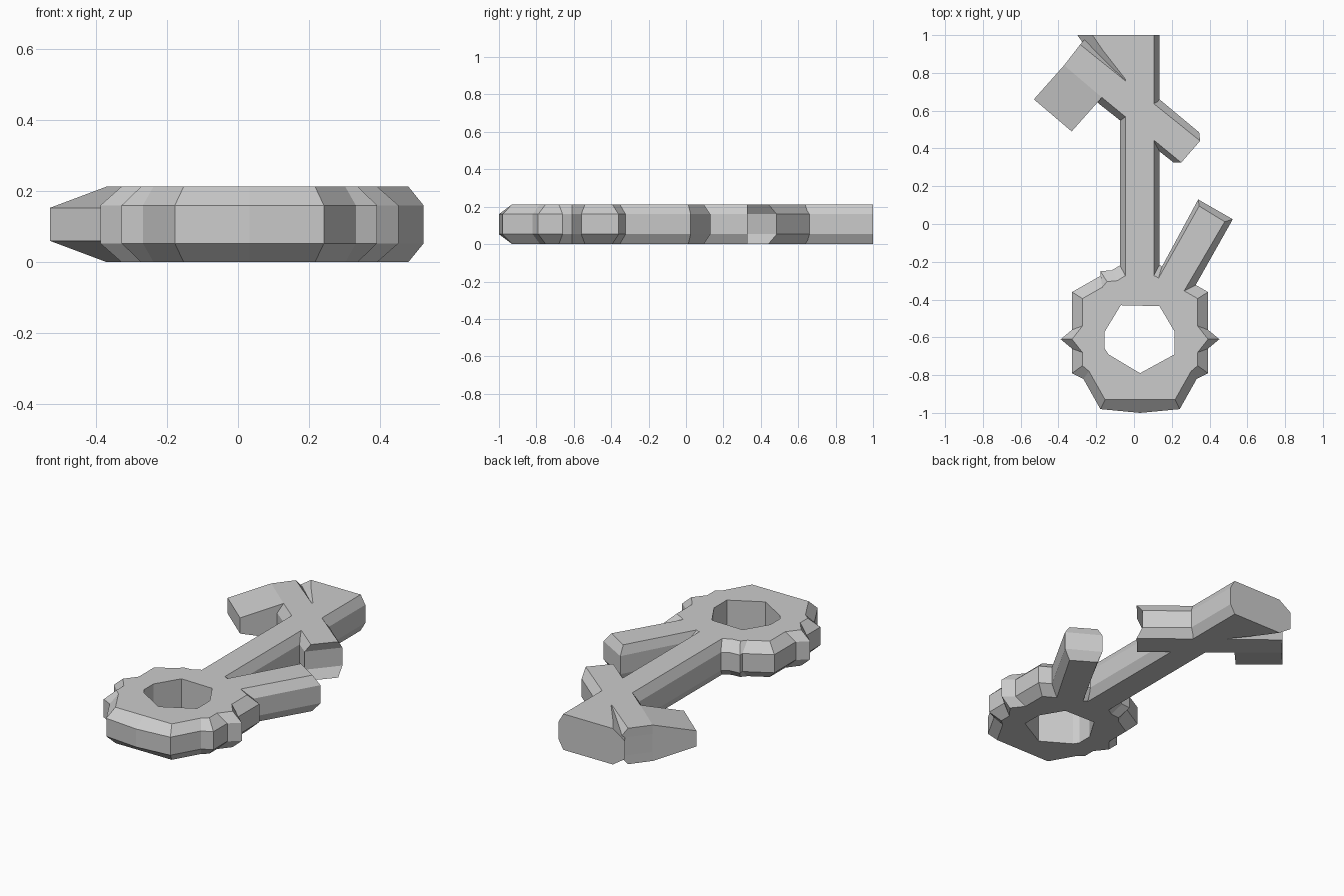
import bpy, bmesh

if "Cube" in bpy.data.objects:
    bpy.data.objects.remove(bpy.data.objects["Cube"])

Z_TOP, Z_HI, Z_LO = 0.213, 0.16, 0.053


def mesh_object(name, bm):
    bmesh.ops.recalc_face_normals(bm, faces=bm.faces)
    me = bpy.data.meshes.new(name)
    bm.to_mesh(me)
    bm.free()
    ob = bpy.data.objects.new(name, me)
    bpy.context.collection.objects.link(ob)
    return ob


def add_walls(bm, layers):
    """Stack outlines [(points, z)...]; return first and last edge loops."""
    rings = [[bm.verts.new((x, y, z)) for x, y in pts] for pts, z in layers]
    n = len(rings[0])
    for a, b in zip(rings, rings[1:]):
        for i in range(n):
            j = (i + 1) % n
            bm.faces.new((a[i], a[j], b[j], b[i]))
    loop = lambda r: [bm.edges.get((r[i], r[(i + 1) % n])) for i in range(n)]
    return loop(rings[0]), loop(rings[-1])


def slab(name, mid, top, hole=None, z_hi=Z_HI, z_lo=Z_LO):
    """Plate with wide mid outline bevelled to a smaller outline above and below."""
    bm = bmesh.new()
    low, high = add_walls(bm, [(top, 0), (mid, z_lo), (mid, z_hi), (top, Z_TOP)])
    if hole:
        hl, hh = add_walls(bm, [(hole, 0), (hole, Z_TOP)])
        low, high = low + hl, high + hh
    for edges in (low, high):
        bmesh.ops.triangle_fill(bm, edges=edges, use_beauty=True)
    return mesh_object(name, bm)


def mirrored(pts, cx=0.032):
    """Half outline starting on the axis, mirrored about x = cx."""
    right = [(cx + x, y) for x, y in pts]
    left = [(cx - x, y) for x, y in reversed(pts) if x > 0]
    return right + left


# Toothed ring with its irregular opening
ring_mid = mirrored([(0, -1.0), (.21, -.98), (.30, -.82), (.36, -.79), (.36, -.66), (.42, -.61),
                     (.36, -.56), (.36, -.36), (.21, -.275), (.21, -.25), (.15, -.245), (.10, -.215)])
ring_top = mirrored([(0, -.93), (.185, -.93), (.27, -.78), (.305, -.75), (.305, -.68), (.36, -.61),
                     (.305, -.54), (.305, -.395), (.20, -.335), (.175, -.305), (.12, -.30), (.08, -.275)])
ring_hole = [(-.07, -.43), (.135, -.435), (.215, -.57), (.215, -.69), (.032, -.79),
             (-.135, -.69), (-.155, -.66), (-.155, -.57)]
slab("toothed_ring", ring_mid, ring_top, ring_hole)

# Straight shaft
slab("shaft", [(-.075, -.38), (.135, -.38), (.135, 1), (-.075, 1)],
     [(-.045, -.38), (.105, -.38), (.105, 1), (-.045, 1)])

# Angled arm beside the ring
slab("side_arm", [(.07, -.37), (.30, -.37), (.523, .025), (.34, .13)],
     [(.10, -.34), (.265, -.355), (.48, .012), (.345, .095)])

# Flared end of the shaft
slab("shaft_flare", [(0, .65), (.06, 1), (-.30, 1), (-.25, .93), (-.08, .70)],
     [(0, .70), (.06, 1), (-.22, 1), (-.165, .92), (-.04, .76)])

# Crossbar through the shaft
slab("crossbar", [(-.255, .985), (-.37, .84), (-.19, .64), (.21, .325), (.345, .485)],
     [(-.285, .95), (-.37, .84), (-.17, .67), (.25, .325), (.35, .44)])

# Tapering blade on the crossbar's end
bm = bmesh.new()
for x, y, z in [(-.37, .84, 0), (-.17, .67, 0), (-.53, .66, .06), (-.33, .49, .06)]:
    bm.verts.new((x, y, z))
    bm.verts.new((x, y, Z_TOP - z))
bmesh.ops.convex_hull(bm, input=bm.verts)
mesh_object("blade", bm)
